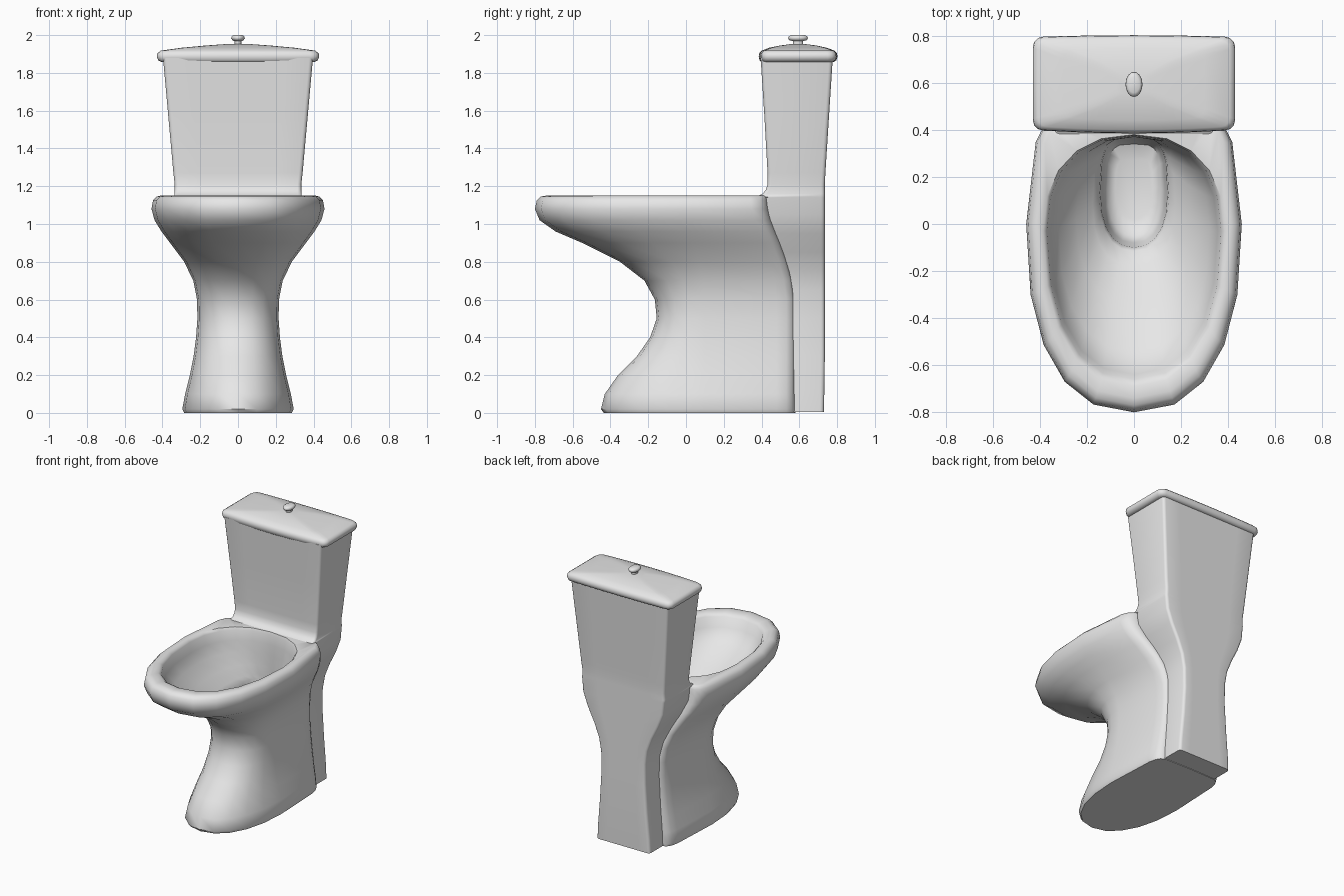
import bpy, bmesh, math

mat = bpy.data.materials.new("porcelain grey")
mat.diffuse_color = (0.8, 0.8, 0.8, 1)


def loft(name, rings, angle=40):
    """Skin a stack of equal-length closed rings and cap both ends."""
    bm = bmesh.new()
    loops = [[bm.verts.new(p) for p in r] for r in rings]
    n = len(loops[0])
    for a, b in zip(loops, loops[1:]):
        for i in range(n):
            j = (i + 1) % n
            bm.faces.new((a[i], a[j], b[j], b[i]))
    bm.faces.new(loops[0])
    bm.faces.new(loops[-1])
    bmesh.ops.recalc_face_normals(bm, faces=bm.faces)
    me = bpy.data.meshes.new(name)
    bm.to_mesh(me)
    bm.free()
    me.materials.append(mat)
    ob = bpy.data.objects.new(name, me)
    bpy.context.collection.objects.link(ob)
    bpy.ops.object.select_all(action='DESELECT')
    ob.select_set(True)
    bpy.context.view_layer.objects.active = ob
    bpy.ops.object.shade_smooth_by_angle(angle=math.radians(angle))
    return ob


def spow(v, e):
    return math.copysign(abs(v) ** e, v) if abs(v) > 1e-9 else 0.0


def egg(z, yf, hw, yc, yb, hwb, nf, nb):
    """Plan outline: rounded front half, squarer tapering back half."""
    pts, half = [], 10
    for i in range(half * 2):
        t = math.pi * i / half
        n = nf if i <= half else nb
        x, s = hw * spow(math.cos(t), 2 / n), spow(math.sin(t), 2 / n)
        if s >= 0:
            y = yc - (yc - yf) * s
        else:
            y = yc + (yb - yc) * -s
            x *= 1 + (hwb / hw - 1) * s * s
        pts.append((x, y, z))
    return pts


def box_ring(z, hw, yf, yb, r=0.02, bulge=0.0):
    """Rounded rectangle, with an optional forward bow of the front side."""
    pts, cy, hy = [], (yf + yb) / 2, (yb - yf) / 2
    for sx, sy, a0 in ((1, 1, 0), (-1, 1, 90), (-1, -1, 180), (1, -1, 270)):
        for k in range(4):
            a = math.radians(a0 + 30 * k)
            pts.append((sx * (hw - r) + r * math.cos(a),
                        cy + sy * (hy - r) + r * math.sin(a), z))
        if sy < 0 and sx < 0:      # points along the front side
            for f in (-0.66, -0.33, 0, 0.33, 0.66):
                pts.append((f * (hw - r), yf - bulge * (1 - f * f), z))
        if sy > 0 and sx > 0:      # points along the back side
            for f in (0.66, 0.33, 0, -0.33, -0.66):
                pts.append((f * (hw - r), yb + bulge * 0.5 * (1 - f * f), z))
    return pts


# Pedestal and bowl outside: z, front y, half width, widest y, back y, back half width
outer = [
    (0.00, -0.435, 0.285, 0.10, 0.58, 0.262),
    (0.02, -0.45, 0.295, 0.10, 0.58, 0.27),
    (0.10, -0.43, 0.28, 0.10, 0.58, 0.26),
    (0.20, -0.36, 0.255, 0.10, 0.58, 0.245),
    (0.30, -0.26, 0.235, 0.10, 0.58, 0.23),
    (0.40, -0.19, 0.222, 0.10, 0.58, 0.22),
    (0.50, -0.155, 0.215, 0.10, 0.58, 0.213),
    (0.60, -0.165, 0.217, 0.10, 0.58, 0.213),
    (0.70, -0.22, 0.237, 0.09, 0.567, 0.228),
    (0.80, -0.35, 0.285, 0.07, 0.54, 0.265),
    (0.90, -0.55, 0.36, 0.04, 0.503, 0.325),
    (0.96, -0.69, 0.405, 0.02, 0.478, 0.36),
    (1.02, -0.775, 0.442, 0.01, 0.455, 0.385),
    (1.08, -0.80, 0.458, 0.00, 0.44, 0.40),
    (1.125, -0.79, 0.45, 0.00, 0.435, 0.395),
    (1.145, -0.77, 0.43, 0.00, 0.435, 0.38),
    (1.15, -0.74, 0.41, 0.00, 0.435, 0.365),
]
# Bowl inside, from the rim down into the drain pit; last value squares the back
inner = [
    (1.148, -0.69, 0.385, -0.03, 0.38, 0.385, 2.3),
    (1.13, -0.66, 0.37, -0.03, 0.375, 0.37, 2.3),
    (1.06, -0.64, 0.355, -0.03, 0.37, 0.355, 2.3),
    (0.98, -0.54, 0.32, -0.02, 0.37, 0.31, 2.3),
    (0.89, -0.34, 0.245, 0.02, 0.37, 0.24, 2.6),
    (0.82, -0.18, 0.175, 0.08, 0.37, 0.17, 3),
    (0.79, -0.115, 0.148, 0.12, 0.37, 0.135, 4),
    (0.76, -0.10, 0.142, 0.13, 0.367, 0.13, 4),
    (0.63, -0.08, 0.132, 0.14, 0.355, 0.12, 4),
    (0.58, -0.05, 0.115, 0.15, 0.34, 0.11, 4),
    (0.56, 0.02, 0.08, 0.16, 0.29, 0.08, 3),
]
loft("bowl_and_pedestal",
     [egg(*p, 2.4 if p[0] > 0.85 else 2.2, 10) for p in outer] +
     [egg(*p[:6], 2.3, p[6]) for p in inner], 50)

# Rear column: z, half width, front y, back y
column = [
    (0.004, 0.215, 0.45, 0.73), (0.10, 0.21, 0.45, 0.732),
    (0.30, 0.192, 0.45, 0.735), (0.50, 0.18, 0.45, 0.735),
    (0.65, 0.182, 0.45, 0.735), (0.75, 0.20, 0.44, 0.735),
    (0.85, 0.24, 0.43, 0.735), (0.95, 0.29, 0.42, 0.735),
    (1.05, 0.327, 0.42, 0.735), (1.14, 0.335, 0.42, 0.735),
    (1.149, 0.337, 0.382, 0.735), (1.16, 0.336, 0.406, 0.735),
    (1.18, 0.335, 0.422, 0.735), (1.21, 0.335, 0.432, 0.735),
    (1.27, 0.342, 0.432, 0.738), (1.57, 0.369, 0.415, 0.757),
    (1.88, 0.397, 0.395, 0.777),
]
# Column continues upward as the flaring cistern tank
loft("rear_column_and_tank", [box_ring(*p) for p in column])

# Domed tank lid: z, half width, front y, back y, corner radius, front bow
lid = [
    (1.858, 0.405, 0.41, 0.775, 0.035, 0.012),
    (1.866, 0.422, 0.402, 0.79, 0.04, 0.012),
    (1.885, 0.43, 0.397, 0.796, 0.045, 0.012),
    (1.905, 0.427, 0.40, 0.793, 0.045, 0.012),
    (1.918, 0.408, 0.413, 0.78, 0.04, 0.012),
    (1.933, 0.30, 0.45, 0.74, 0.04, 0.01),
    (1.945, 0.17, 0.50, 0.69, 0.03, 0.0),
    (1.952, 0.07, 0.55, 0.635, 0.02, 0.0),
]
loft("tank_lid", [box_ring(*p) for p in lid], 60)

# Oval flush button on a short stem: z, half width, half depth
button = [(1.94, 0.018, 0.026), (1.968, 0.018, 0.026), (1.973, 0.03, 0.045),
          (1.983, 0.036, 0.053), (1.993, 0.034, 0.05), (2.0, 0.024, 0.035)]
loft("flush_button",
     [[(a * math.cos(k * math.pi / 10), 0.593 + b * math.sin(k * math.pi / 10), z)
       for k in range(20)] for z, a, b in button], 60)
